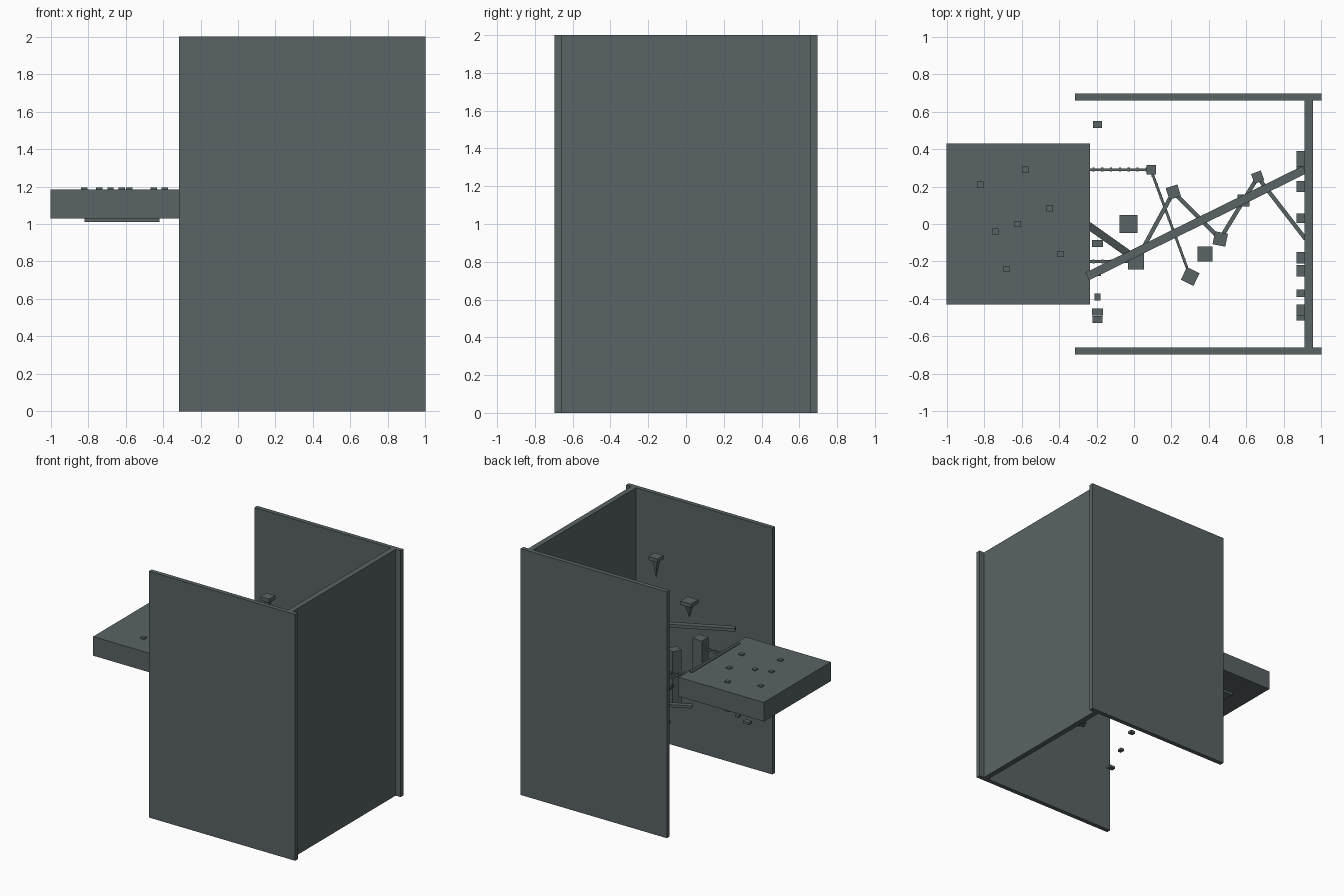
import bpy
import math
from mathutils import Vector

cube = bpy.data.objects.get("Cube")
if cube:
    bpy.data.objects.remove(cube, do_unlink=True)

# One slate colour for the whole model
slate = bpy.data.materials.new("slate_grey")
slate.use_nodes = True
COLOUR = (0.10, 0.125, 0.13, 1)
slate.diffuse_color = COLOUR
slate.node_tree.nodes["Principled BSDF"].inputs["Base Color"].default_value = COLOUR


def finish(name):
    ob = bpy.context.object
    ob.name = name
    ob.data.materials.append(slate)
    return ob


def box(name, centre, size, turn=0):
    bpy.ops.mesh.primitive_cube_add(size=1, location=centre, rotation=(0, 0, turn))
    ob = finish(name)
    ob.scale = size
    return ob


def bar(name, start, end, width, height):
    """Rectangular bar between two points."""
    a, b = Vector(start), Vector(end)
    d = b - a
    ob = box(name, (a + b) / 2, (d.length, width, height))
    ob.rotation_euler = (0, -math.asin(d.z / d.length), math.atan2(d.y, d.x))
    return ob


def spike(name, x, y, top, tip, width):
    """Square head with a tapering four-sided point below."""
    box(name + "_head", (x, y, top - 0.015), (width, width, 0.03))
    depth = top - 0.03 - tip
    bpy.ops.mesh.primitive_cone_add(vertices=4, radius1=0, radius2=width * 0.38, depth=depth,
                                    location=(x, y, tip + depth / 2),
                                    rotation=(0, 0, math.pi / 4))
    finish(name + "_point")


def slatted_bridge(name, start, end, slats):
    """Thin bar crossed by small slats."""
    a, b = Vector(start), Vector(end)
    bar(name, a, b, 0.014, 0.014)
    for i in range(slats):
        box(name + "_slat", a.lerp(b, (i + 0.5) / slats), (0.012, 0.022, 0.022))


# Surrounding walls
for side, name in ((1, "back_wall"), (-1, "front_wall")):
    box(name, (0.343, side * 0.677, 1), (1.314, 0.036, 2))
box("end_wall", (0.933, 0, 1), (0.044, 1.32, 2))

# Platform with studs, lip and underside plate
box("platform", (-0.618, 0, 1.107), (0.765, 0.86, 0.155))
box("platform_lip", (-0.263, 0, 1.187), (0.017, 0.62, 0.008))
box("underside_plate", (-0.62, 0, 1.02), (0.4, 0.4, 0.02))
for x, y in ((-0.82, 0.21), (-0.58, 0.29), (-0.45, 0.085), (-0.62, 0),
             (-0.74, -0.04), (-0.68, -0.24), (-0.39, -0.16)):
    box("platform_stud", (x, y, 1.187), (0.034, 0.034, 0.014))

# Hanging spikes
spike("near_spike", -0.03, 0, 1.59, 1.45, 0.095)
spike("far_spike", 0.38, -0.16, 1.78, 1.6, 0.08)

# Long beams crossing the room
bar("upper_beam", (-0.25, -0.28, 1.31), (0.91, 0.29, 1.31), 0.045, 0.025)
bar("lower_beam", (0.04, -0.137, 0.66), (0.91, 0.29, 0.66), 0.04, 0.02)

# Posts standing at the path corners
posts = ((0.01, -0.2, 0.75, 1.2, 0.085, 0), (0.3, -0.28, 0.55, 1.0, 0.075, -0.45),
         (0.21, 0.17, 0.62, 1.0, 0.065, 0.3), (0.46, -0.08, 0.62, 1.0, 0.07, -0.2),
         (0.585, 0.125, 0.65, 1.0, 0.065, 0), (0.66, 0.25, 0.65, 1.0, 0.055, 0.35),
         (0.092, 0.29, 0.75, 1.17, 0.05, 0))
for x, y, low, high, width, turn in posts:
    box("post", (x, y, (low + high) / 2), (width, width, high - low), turn)

# Narrow paths linking the posts
slatted_bridge("back_bridge", (-0.24, 0.29, 1.12), (0.09, 0.29, 1.12), 7)
slatted_bridge("front_bridge", (-0.24, -0.2, 1.12), (0, -0.2, 1.12), 5)
slatted_bridge("cross_bridge", (0.09, 0.29, 0.8), (0.3, -0.28, 0.72), 10)
bar("ramp", (-0.24, -0.01, 1.1), (0, -0.18, 0.96), 0.04, 0.02)
zigzag = [(0.01, -0.2), (0.21, 0.17), (0.46, -0.08), (0.66, 0.25), (0.915, -0.08)]
for (x1, y1), (x2, y2) in zip(zigzag, zigzag[1:]):
    bar("zigzag_path", (x1, y1, 0.94), (x2, y2, 0.93), 0.022, 0.02)

# Small floating steps at the open side
for y, z, width in ((-0.51, 0.45, 0.055), (-0.39, 0.55, 0.03), (-0.26, 0.65, 0.04),
                    (-0.105, 0.75, 0.06), (0.53, 0.85, 0.05), (-0.47, 0.95, 0.06)):
    box("floating_step", (-0.195, y, z), (width, 0.037, 0.02))

# Holds on the end wall
for y, z, width in ((0.35, 0.75, 0.08), (0.29, 1.0, 0.04), (0.2, 1.2, 0.06),
                    (0.03, 0.9, 0.05), (-0.18, 0.7, 0.06), (-0.25, 1.1, 0.06),
                    (-0.37, 0.85, 0.04), (-0.46, 0.65, 0.06), (-0.5, 1.0, 0.03)):
    box("wall_hold", (0.89, y, z), (0.045, width, 0.03))
